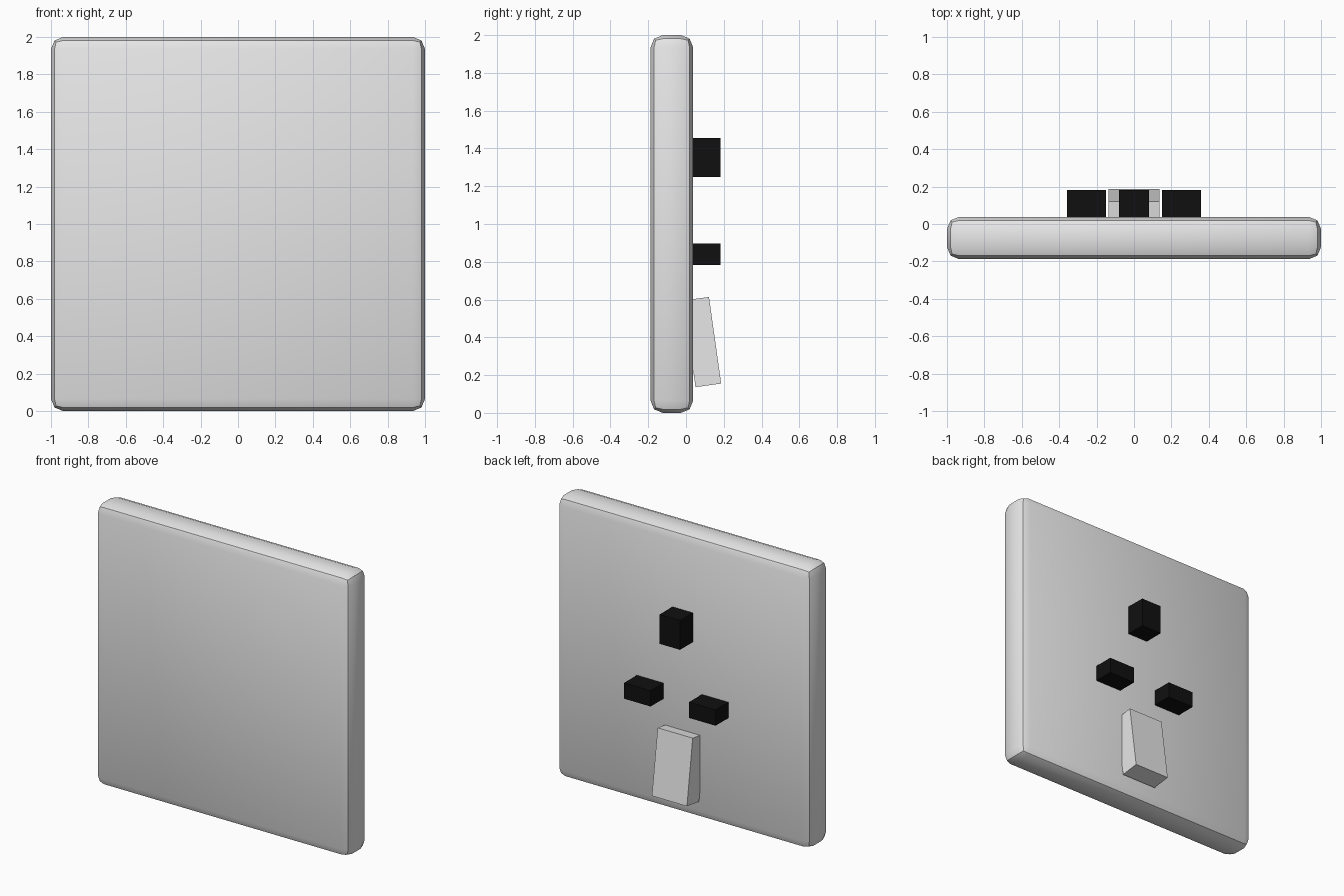
import bpy
import bmesh
import math
from mathutils import Matrix

cube = bpy.data.objects.get("Cube")
if cube:
    bpy.data.objects.remove(cube, do_unlink=True)


def material(name, color):
    mat = bpy.data.materials.new(name)
    mat.use_nodes = True
    mat.diffuse_color = color
    mat.node_tree.nodes["Principled BSDF"].inputs["Base Color"].default_value = color
    return mat


def box(name, center, size, mat, tilt=0.0, bevel=0.0):
    """Box with baked size, optional rounded edges and a tilt about x."""
    bm = bmesh.new()
    bmesh.ops.create_cube(bm, size=1)
    bmesh.ops.scale(bm, vec=size, verts=bm.verts)
    if bevel:
        bmesh.ops.bevel(bm, geom=bm.edges[:], offset=bevel, segments=2,
                        profile=0.5, affect='EDGES')
    bmesh.ops.rotate(bm, matrix=Matrix.Rotation(tilt, 3, 'X'), verts=bm.verts)
    mesh = bpy.data.meshes.new(name)
    bm.to_mesh(mesh)
    bm.free()
    mesh.materials.append(mat)
    obj = bpy.data.objects.new(name, mesh)
    obj.location = center
    bpy.context.collection.objects.link(obj)
    return obj


grey = material("light grey plastic", (0.8, 0.8, 0.8, 1))
black = material("black", (0.005, 0.005, 0.005, 1))

# Rounded wall plate
plate = box("wall_plate", (0, -0.075, 1), (2, 0.226, 2), grey, bevel=0.065)
bpy.ops.object.select_all(action='DESELECT')
plate.select_set(True)
bpy.context.view_layer.objects.active = plate
bpy.ops.object.shade_smooth_by_angle(angle=math.radians(30))

# Three pin blocks on the back
box("earth_pin", (0, 0.09, 1.352), (0.16, 0.183, 0.208), black)
for side, x in (("left", 0.255), ("right", -0.255)):
    box(side + "_pin", (x, 0.09, 0.84), (0.208, 0.183, 0.112), black)

# Tilted rocker switch
box("rocker_switch", (0, 0.086, 0.375), (0.275, 0.137, 0.463), grey,
    tilt=math.radians(8))
